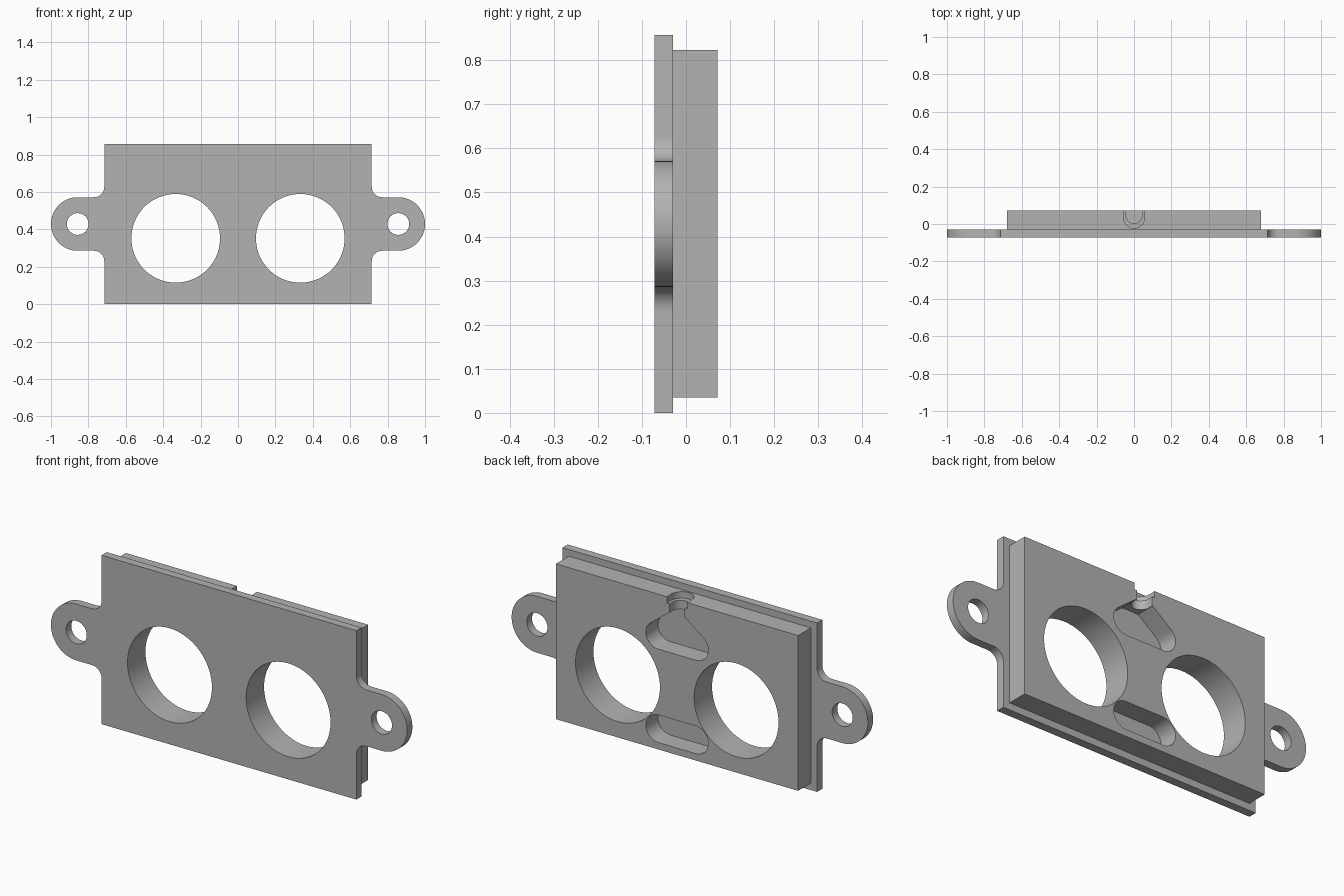
import bpy, bmesh
from math import cos, sin, radians

cube = bpy.data.objects.get("Cube")
if cube:
    bpy.data.objects.remove(cube, do_unlink=True)

grey = bpy.data.materials.new("plain grey")
grey.use_nodes = True
colour = (0.45, 0.45, 0.45, 1)
grey.diffuse_color = colour
grey.node_tree.nodes["Principled BSDF"].inputs["Base Color"].default_value = colour

FRONT, STEP, BACK = -0.072, -0.03, 0.072
MID_Z = 0.4285
POCKET_FLOOR = -0.026


def arc(cx, cy, r, start, end, n=24):
    """Points along an arc, angles in degrees."""
    angles = [radians(start + (end - start) * i / n) for i in range(n + 1)]
    return [(cx + r * cos(a), cy + r * sin(a)) for a in angles]


def circle(cx, cy, r, n=72):
    return arc(cx, cy, r, 0, 360, n)[:-1]


def mirrored(half):
    """Close a right-hand outline with its mirror image in x."""
    return half + [(-x, y) for x, y in reversed(half)]


def prism(name, outline, lo, hi, along="y"):
    """Extrude an outline along y (points are x, z) or along z (points are x, y)."""
    bm = bmesh.new()
    place = (lambda p: (p[0], lo, p[1])) if along == "y" else (lambda p: (p[0], p[1], lo))
    face = bm.faces.new([bm.verts.new(place(p)) for p in outline])
    made = bmesh.ops.extrude_face_region(bm, geom=[face])
    shift = (0, hi - lo, 0) if along == "y" else (0, 0, hi - lo)
    moved = [v for v in made["geom"] if isinstance(v, bmesh.types.BMVert)]
    bmesh.ops.translate(bm, verts=moved, vec=shift)
    bmesh.ops.recalc_face_normals(bm, faces=bm.faces)
    mesh = bpy.data.meshes.new(name)
    bm.to_mesh(mesh)
    bm.free()
    mesh.materials.append(grey)
    obj = bpy.data.objects.new(name, mesh)
    bpy.context.collection.objects.link(obj)
    return obj


def carve(part, cutters):
    """Cut each helper solid out of the part, then smooth the round walls."""
    bpy.ops.object.select_all(action="DESELECT")
    bpy.context.view_layer.objects.active = part
    part.select_set(True)
    for cutter in cutters:
        cutter.hide_render = True
        mod = part.modifiers.new("cut", "BOOLEAN")
        mod.operation = "DIFFERENCE"
        mod.solver = "EXACT"
        mod.object = cutter
        bpy.ops.object.modifier_apply(modifier=mod.name)
        bpy.data.objects.remove(cutter, do_unlink=True)
    bpy.ops.object.shade_smooth_by_angle(angle=radians(30))


def bore(x, z, r):
    return prism("bore_cutter", circle(x, z, r), -0.2, 0.2)


def large_bores():
    return [bore(side * 0.333, 0.352, 0.237) for side in (-1, 1)]


# Front plate with filleted mounting ears
ear_x, ear_r, fillet, edge = 0.857, 0.143, 0.055, 0.715
half = [(edge, 0)]
half += arc(edge + fillet, MID_Z - ear_r - fillet, fillet, 180, 90, 12)
half += arc(ear_x, MID_Z, ear_r, -90, 90, 40)
half += arc(edge + fillet, MID_Z + ear_r + fillet, fillet, 270, 180, 12)
half += [(edge, 2 * MID_Z)]
plate = prism("front_plate", mirrored(half), FRONT, STEP)
carve(plate, large_bores() + [bore(side * ear_x, MID_Z, 0.058) for side in (-1, 1)])

# Rear body
body = prism("rear_body", mirrored([(0.68, 0.035), (0.68, 0.823)]), STEP, BACK)

# Lower slot pocket, and upper pocket tapering to a neck
slot = mirrored(arc(0.105, 0.14, 0.07, -90, 90))
funnel = mirrored(arc(0.107, 0.612, 0.068, -90, 51) + [(0.045, 0.745)])
pockets = [prism("pocket_cutter", p, POCKET_FLOOR, 0.2) for p in (slot, funnel)]


# Round-bottomed channel leading out through the top edge
def channel(r, centre_y, lo, hi):
    outline = arc(0, centre_y, r, 180, 360) + [(r, 0.2), (-r, 0.2)]
    return prism("channel_cutter", outline, lo, hi, "z")


neck = channel(0.043, 0.046, 0.72, 0.81)
collar = channel(0.057, 0.035, 0.79, 0.9)
carve(body, large_bores() + pockets + [neck, collar])
